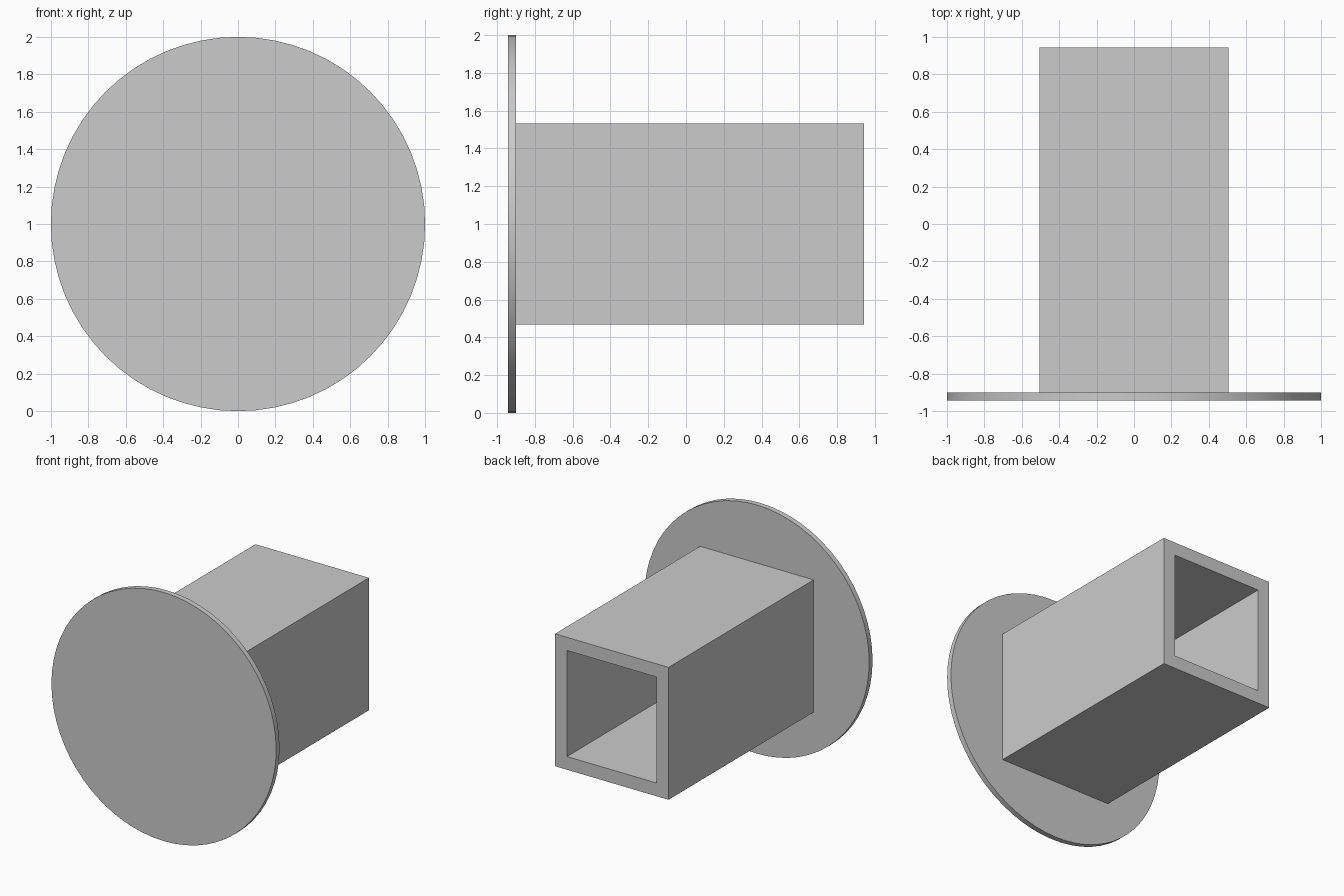
import bpy, bmesh, math
from mathutils import Matrix

cube = bpy.data.objects.get("Cube")
if cube:
    bpy.data.objects.remove(cube, do_unlink=True)

grey = bpy.data.materials.new("plain_grey")
grey.use_nodes = True
colour = (0.6, 0.6, 0.6, 1)
grey.diffuse_color = colour
grey.node_tree.nodes["Principled BSDF"].inputs["Base Color"].default_value = colour

FRONT, SEAM, BACK = -0.943, -0.9, 0.943
MID_Z = 1.0


def make_object(name, bm):
    mesh = bpy.data.meshes.new(name)
    bm.to_mesh(mesh)
    bm.free()
    mesh.materials.append(grey)
    obj = bpy.data.objects.new(name, mesh)
    bpy.context.collection.objects.link(obj)
    return obj


# Round front plate, axis along y
bm = bmesh.new()
bmesh.ops.create_cone(bm, cap_ends=True, segments=64, radius1=1, radius2=1,
                      depth=SEAM - FRONT,
                      matrix=Matrix.Translation((0, (FRONT + SEAM) / 2, MID_Z))
                      @ Matrix.Rotation(math.pi / 2, 4, 'X'))
plate = make_object("front_plate", bm)
bpy.ops.object.select_all(action='DESELECT')
plate.select_set(True)
bpy.context.view_layer.objects.active = plate
bpy.ops.object.shade_smooth_by_angle(angle=math.radians(30))

# Rectangular tube: inset the rear end and push the opening in to the plate
WIDTH, HEIGHT, WALL = 1.01, 1.065, 0.15
length = BACK - SEAM
bm = bmesh.new()
bmesh.ops.create_cube(bm, size=1,
                      matrix=Matrix.Translation((0, (SEAM + BACK) / 2, MID_Z))
                      @ Matrix.Diagonal((WIDTH, length, HEIGHT, 1)))
bm.normal_update()
rear = [f for f in bm.faces if f.normal.y > 0.9]
bmesh.ops.inset_region(bm, faces=rear, thickness=WALL)
pushed = bmesh.ops.extrude_face_region(bm, geom=rear)["geom"]
bmesh.ops.delete(bm, geom=rear, context='FACES_ONLY')
bmesh.ops.translate(bm, vec=(0, 0.002 - length, 0),
                    verts=[v for v in pushed if isinstance(v, bmesh.types.BMVert)])
bmesh.ops.recalc_face_normals(bm, faces=bm.faces)
make_object("square_tube", bm)
